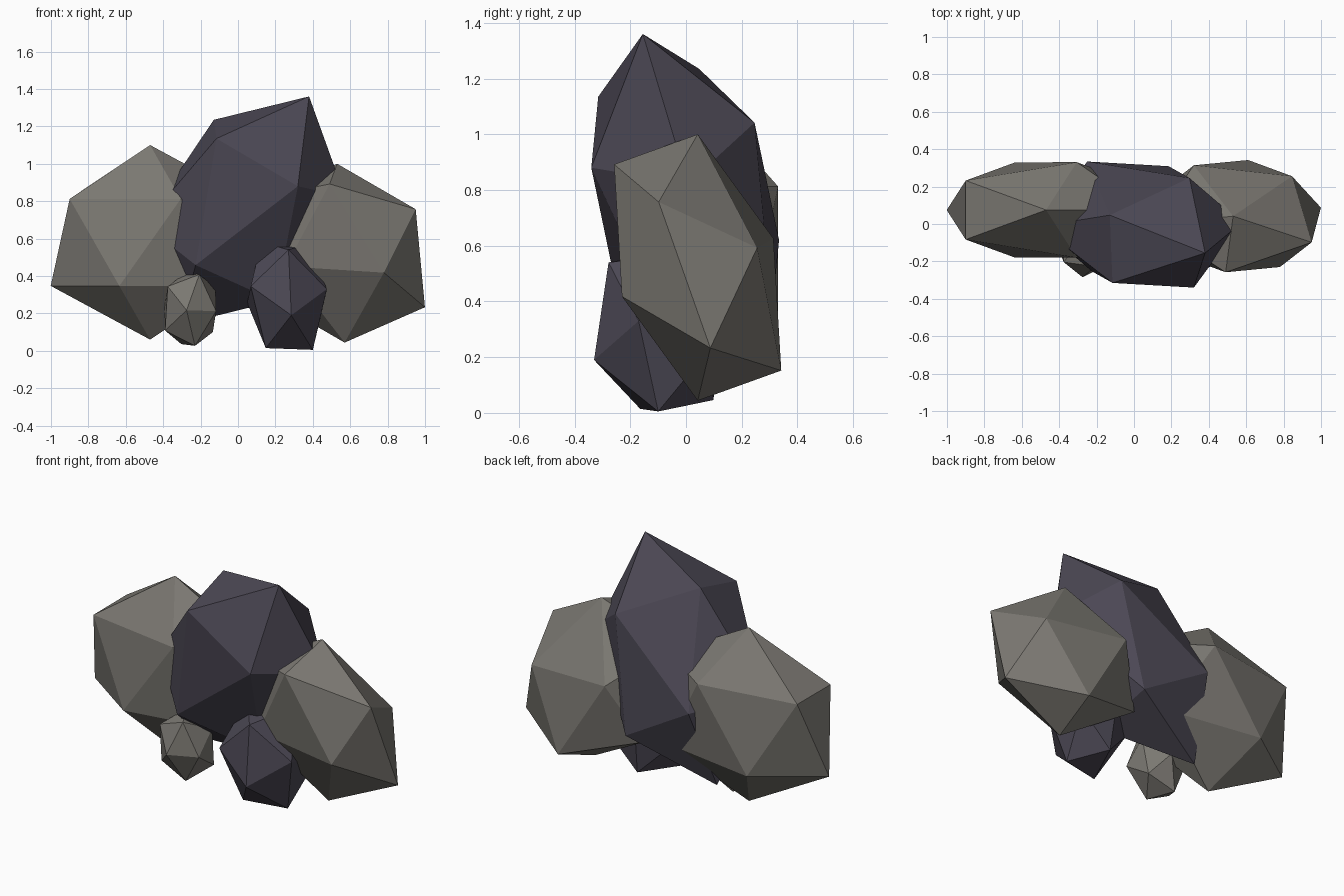
import bpy, bmesh
from mathutils import Vector, Matrix

if "Cube" in bpy.data.objects:
    bpy.data.objects.remove(bpy.data.objects["Cube"])


def material(name, rgb):
    m = bpy.data.materials.new(name)
    m.diffuse_color = (*rgb, 1)
    m.use_nodes = True
    m.node_tree.nodes["Principled BSDF"].inputs["Base Color"].default_value = m.diffuse_color
    return m


GREY = material("grey_stone", (0.20, 0.19, 0.17))
DARK = material("dark_stone", (0.072, 0.065, 0.09))


def columns(vs):
    return Matrix(vs).transposed()


def rock(name, centre, corners, mat):
    """Icosahedron stretched and tilted so one face lands on the three given corners."""
    c = Vector(centre)
    bm = bmesh.new()
    bmesh.ops.create_icosphere(bm, subdivisions=1, radius=1)
    bm.faces.ensure_lookup_table()
    face = columns([v.co.copy() for v in bm.faces[0].verts])
    fit = columns([Vector(p) - c for p in corners]) @ face.inverted()
    bmesh.ops.transform(bm, matrix=Matrix.Translation(c) @ fit.to_4x4(), verts=bm.verts)
    bmesh.ops.recalc_face_normals(bm, faces=bm.faces)
    me = bpy.data.meshes.new(name)
    bm.to_mesh(me)
    bm.free()
    me.materials.append(mat)
    bpy.context.collection.objects.link(bpy.data.objects.new(name, me))


# Large rocks
rock("left_rock", (-0.47, 0.075, 0.58),
     [(-0.47, 0.075, 1.10), (-0.306, -0.18, 0.812), (-0.90, -0.083, 0.812)], GREY)
rock("right_rock", (0.55, 0.042, 0.522),
     [(0.53, 0.042, 1.00), (0.49, -0.258, 0.892), (0.95, -0.098, 0.757)], GREY)
rock("centre_rock", (0.035, -0.003, 0.75),
     [(0.38, -0.155, 1.36), (-0.115, -0.315, 1.135), (0.32, -0.34, 0.88)], DARK)

# Small rocks in front
rock("small_dark_rock", (0.262, -0.09, 0.293),
     [(0.27, -0.278, 0.54), (0.285, -0.33, 0.19), (0.475, -0.17, 0.33)], DARK)
rock("small_grey_rock", (-0.255, -0.12, 0.222),
     [(-0.275, -0.285, 0.217), (-0.207, -0.227, 0.408), (-0.117, -0.204, 0.212)], GREY)
